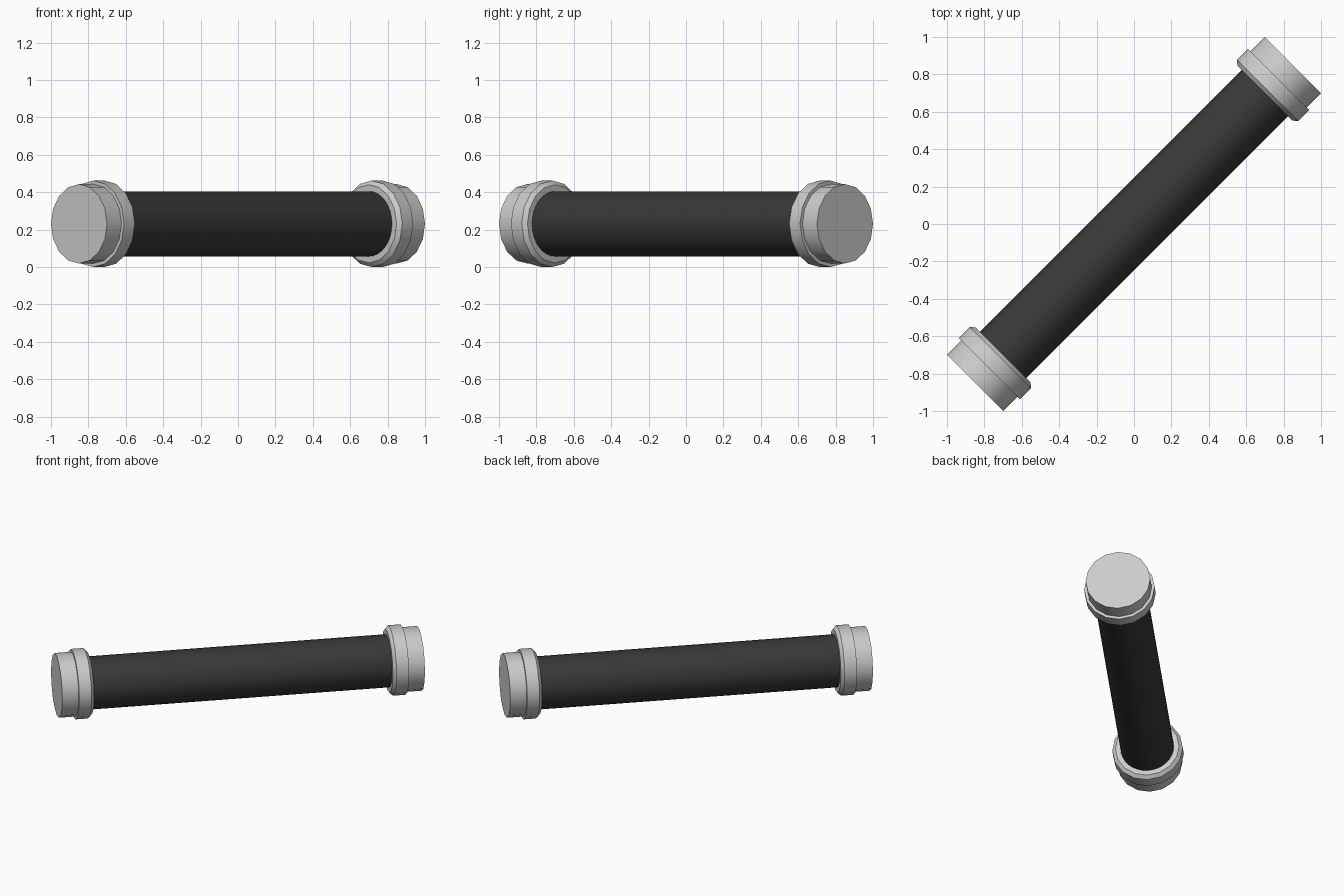
import bpy, bmesh, math
from mathutils import Matrix

if "Cube" in bpy.data.objects:
    bpy.data.objects.remove(bpy.data.objects["Cube"])

CENTRE_Z = 0.231
SIDES = 16


def lathe(name, profile, sides, sign=1):
    """Spin (axial, radius) points about the bar's diagonal axis, capping both ends."""
    bm = bmesh.new()
    rings = [[bm.verts.new((sign * a, r * math.cos(2 * math.pi * i / sides),
                            r * math.sin(2 * math.pi * i / sides)))
              for i in range(sides)] for a, r in profile]
    for lo, hi in zip(rings, rings[1:]):
        for i in range(sides):
            j = (i + 1) % sides
            bm.faces.new((lo[i], lo[j], hi[j], hi[i]))
    bm.faces.new(rings[0])
    bm.faces.new(rings[-1])
    bmesh.ops.recalc_face_normals(bm, faces=bm.faces)
    bm.transform(Matrix.Translation((0, 0, CENTRE_Z)) @ Matrix.Rotation(math.pi / 4, 4, 'Z'))
    mesh = bpy.data.meshes.new(name)
    bm.to_mesh(mesh)
    bm.free()
    obj = bpy.data.objects.new(name, mesh)
    bpy.context.collection.objects.link(obj)
    bpy.ops.object.select_all(action='DESELECT')
    obj.select_set(True)
    bpy.context.view_layer.objects.active = obj
    bpy.ops.object.shade_smooth_by_angle(angle=math.radians(30))
    return obj


# dark tube
tube = lathe("tube", [(-1.05, 0.174), (1.05, 0.174)], SIDES * 2)
dark = bpy.data.materials.new("dark_rubber")
dark.diffuse_color = (0.04, 0.04, 0.04, 1)
dark.use_nodes = True
dark.node_tree.nodes["Principled BSDF"].inputs["Base Color"].default_value = dark.diffuse_color
tube.data.materials.append(dark)

# stepped end caps: chamfered collar, then the plain plug
cap_profile = [(0.99, 0.16), (0.99, 0.209), (1.011, 0.231), (1.093, 0.231),
               (1.093, 0.212), (1.202, 0.212)]
for name, sign in (("end_cap_back", 1), ("end_cap_front", -1)):
    lathe(name, cap_profile, SIDES, sign)
